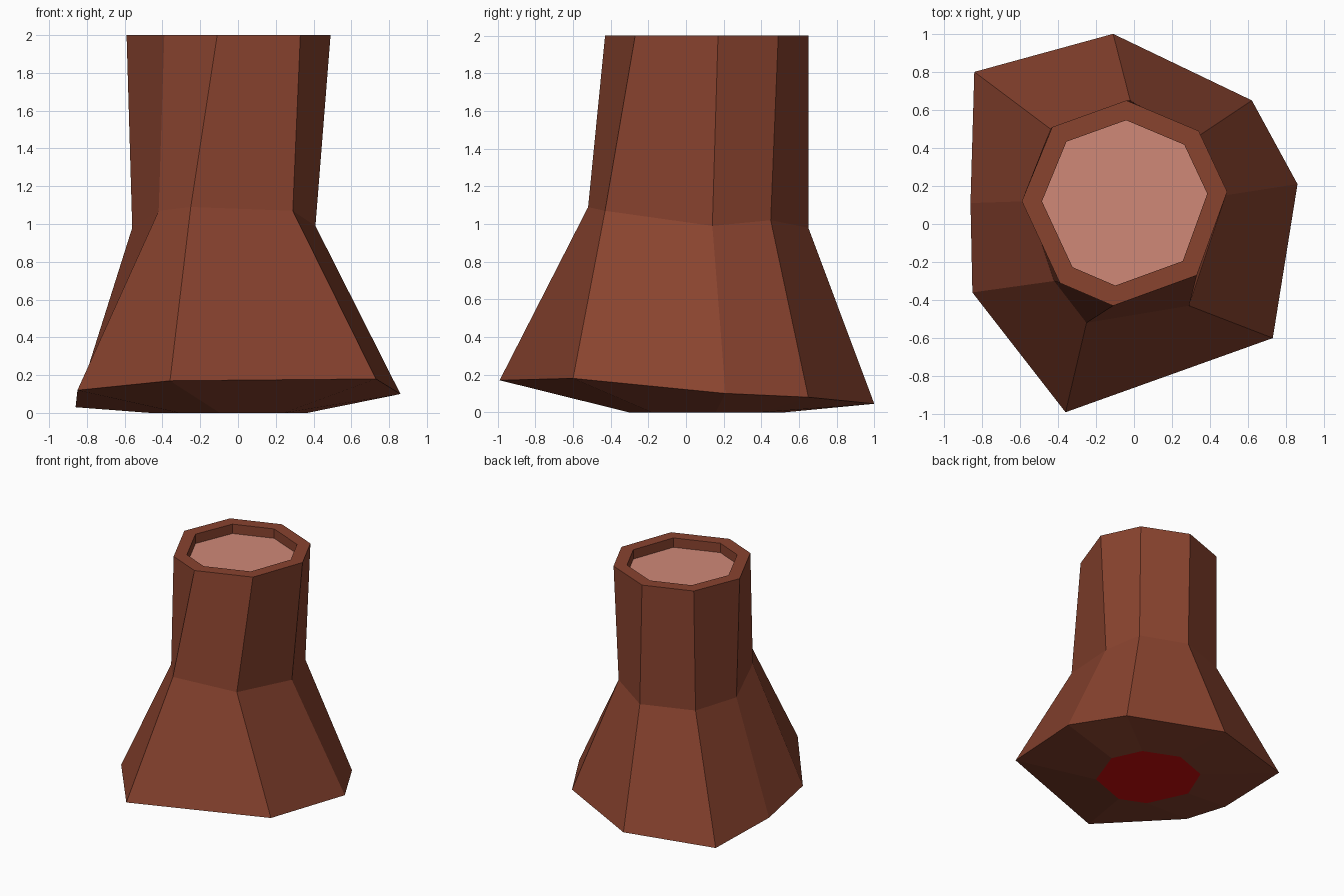
import bpy, bmesh

if "Cube" in bpy.data.objects:
    bpy.data.objects.remove(bpy.data.objects["Cube"])

def material(name, rgb):
    m = bpy.data.materials.new(name)
    m.diffuse_color = (*rgb, 1)
    m.use_nodes = True
    m.node_tree.nodes["Principled BSDF"].inputs["Base Color"].default_value = m.diffuse_color
    return m

# Irregular eight-sided cross-sections, starting at the back, clockwise from above
flare = [(-.11, 1.0, .045), (.62, .65, .08), (.86, .21, .10), (.73, -.60, .18),
         (-.36, -.99, .17), (-.85, -.36, .12), (-.86, .11, .03), (-.84, .80, .03)]
neck = [(-.02, .65, .98), (.32, .45, 1.02), (.41, .14, .99), (.29, -.43, 1.07),
        (-.25, -.52, 1.09), (-.42, -.30, 1.07), (-.56, .12, .98), (-.44, .50, .98)]
rim = [(-.04, .65, 2), (.34, .49, 2), (.49, .17, 2), (.33, -.27, 2),
       (-.11, -.43, 2), (-.39, -.31, 2), (-.59, .12, 2), (-.43, .51, 2)]

def scaled(ring, s, z, cx=-.047, cy=.115):
    return [(cx + (x - cx) * s, cy + (y - cy) * s, z) for x, y, _ in ring]

# Bottom, flared roots, neck, rim, rim inside edge, recessed cut face
rings = [scaled(rim, .77, 0), flare, neck, rim, scaled(rim, .805, 2), scaled(rim, .805, 1.92)]

bm = bmesh.new()
loops = [[bm.verts.new(p) for p in ring] for ring in rings]
for lower, upper in zip(loops, loops[1:]):
    for i in range(8):
        j = (i + 1) % 8
        bm.faces.new((lower[j], lower[i], upper[i], upper[j]))
underside = bm.faces.new(loops[0])
cut_face = bm.faces.new(loops[-1][::-1])
underside.material_index = 2
cut_face.material_index = 1
bmesh.ops.recalc_face_normals(bm, faces=bm.faces)

mesh = bpy.data.meshes.new("tree_stump")
bm.to_mesh(mesh)
bm.free()
for m in (material("bark brown", (.25, .056, .028)),
          material("cut wood pink", (.63, .25, .185)),
          material("underside red", (.6, .004, .004))):
    mesh.materials.append(m)
stump = bpy.data.objects.new("tree_stump", mesh)
bpy.context.collection.objects.link(stump)
